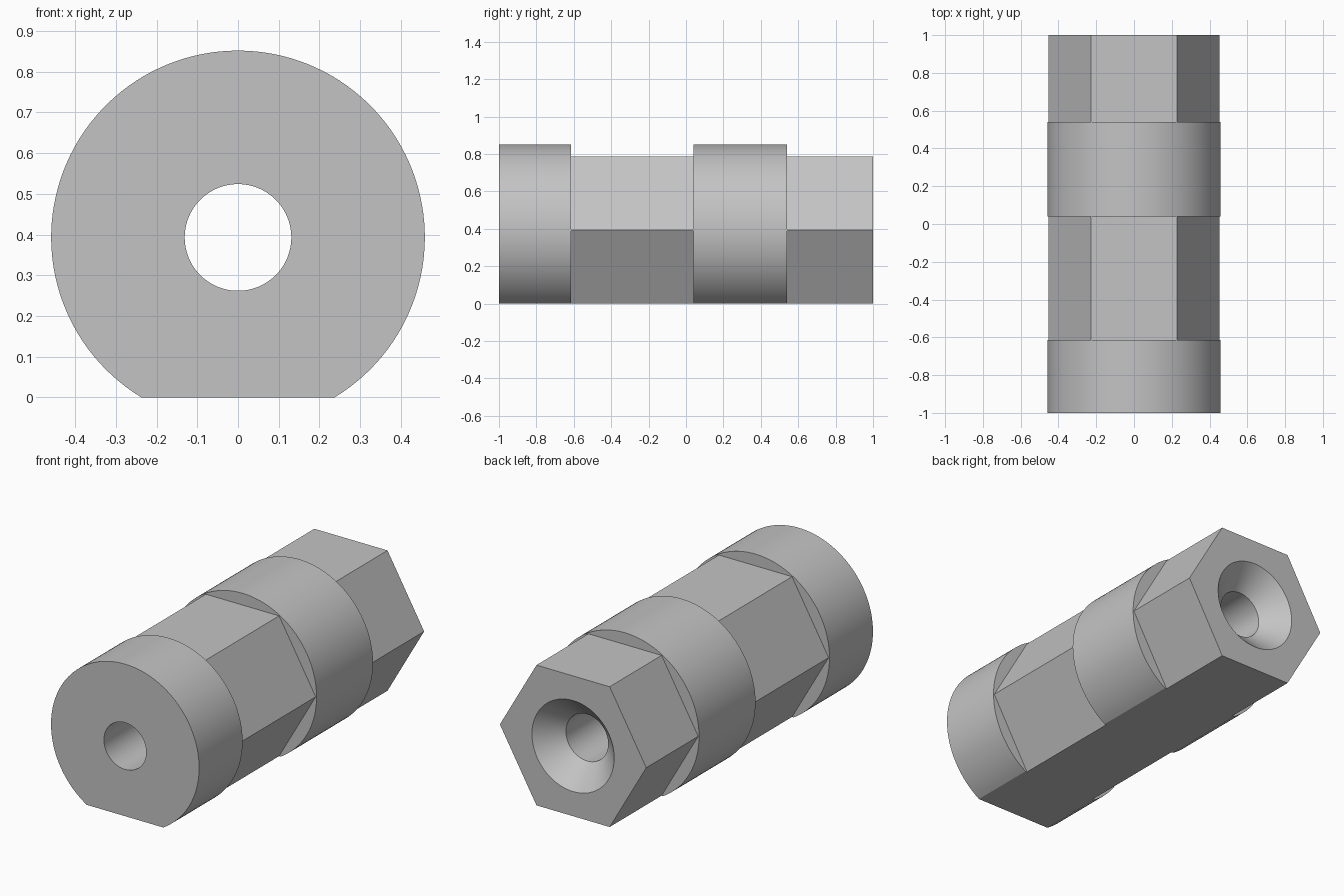
import bpy, bmesh, math

if "Cube" in bpy.data.objects:
    bpy.data.objects.remove(bpy.data.objects["Cube"], do_unlink=True)

AXIS_Z = 0.393                                  # height of the bore axis, half the hex width
HEX_R = AXIS_Z / math.cos(math.pi / 6)
COLLAR_R = 0.459
BORE_R = 0.131
SINK_R = 0.255

grey = bpy.data.materials.new("plain grey")
grey.use_nodes = True
colour = (0.55, 0.55, 0.55, 1)
grey.diffuse_color = colour
grey.node_tree.nodes["Principled BSDF"].inputs["Base Color"].default_value = colour


def loft(name, rings):
    """Closed solid through equal-length rings of points."""
    bm = bmesh.new()
    loops = [[bm.verts.new(p) for p in ring] for ring in rings]
    for a, b in zip(loops, loops[1:]):
        for i in range(len(a)):
            j = (i + 1) % len(a)
            bm.faces.new((a[i], a[j], b[j], b[i]))
    bm.faces.new(loops[0])
    bm.faces.new(loops[-1])
    bmesh.ops.recalc_face_normals(bm, faces=bm.faces)
    mesh = bpy.data.meshes.new(name)
    bm.to_mesh(mesh)
    bm.free()
    mesh.materials.append(grey)
    obj = bpy.data.objects.new(name, mesh)
    bpy.context.collection.objects.link(obj)
    return obj


def ring(radius, y, sides):
    angles = [math.tau * i / sides for i in range(sides)]
    return [(radius * math.cos(a), y, AXIS_Z + radius * math.sin(a)) for a in angles]


def flatted_ring(radius, y, steps=108):
    """Circle whose underside is cut by the ground plane."""
    start = -math.asin(AXIS_Z / radius)
    sweep = math.pi - 2 * start
    angles = [start + sweep * i / steps for i in range(steps + 1)]
    return [(radius * math.cos(a), y, max(0, AXIS_Z + radius * math.sin(a))) for a in angles]


def combine(target, tool, operation):
    mod = target.modifiers.new(operation.lower(), 'BOOLEAN')
    mod.operation = operation
    mod.solver = 'EXACT'
    mod.object = tool
    bpy.context.view_layer.objects.active = target
    bpy.ops.object.modifier_apply(modifier=mod.name)
    bpy.data.objects.remove(tool, do_unlink=True)


# Hexagonal bar
body = loft("hex_coupling_body", [ring(HEX_R, y, 6) for y in (-0.8, 1)])

# Two round collars with a flat underside
for name, y0, y1 in (("front_collar", -1, -0.615), ("middle_collar", 0.04, 0.54)):
    collar = loft(name, [flatted_ring(COLLAR_R, y) for y in (y0, y1)])
    combine(body, collar, 'UNION')

# Through bore with a conical countersink at the back
depth = SINK_R - BORE_R
bore = loft("bore_cutter", [ring(r, y, 96) for r, y in (
    (BORE_R, -1.1), (BORE_R, 1 - depth), (SINK_R, 1), (SINK_R, 1.1))])
bore.hide_render = True
combine(body, bore, 'DIFFERENCE')

# Smooth the round surfaces, keep the machined edges crisp
bpy.ops.object.select_all(action='DESELECT')
body.select_set(True)
bpy.context.view_layer.objects.active = body
bpy.ops.object.shade_smooth_by_angle(angle=math.radians(22))
